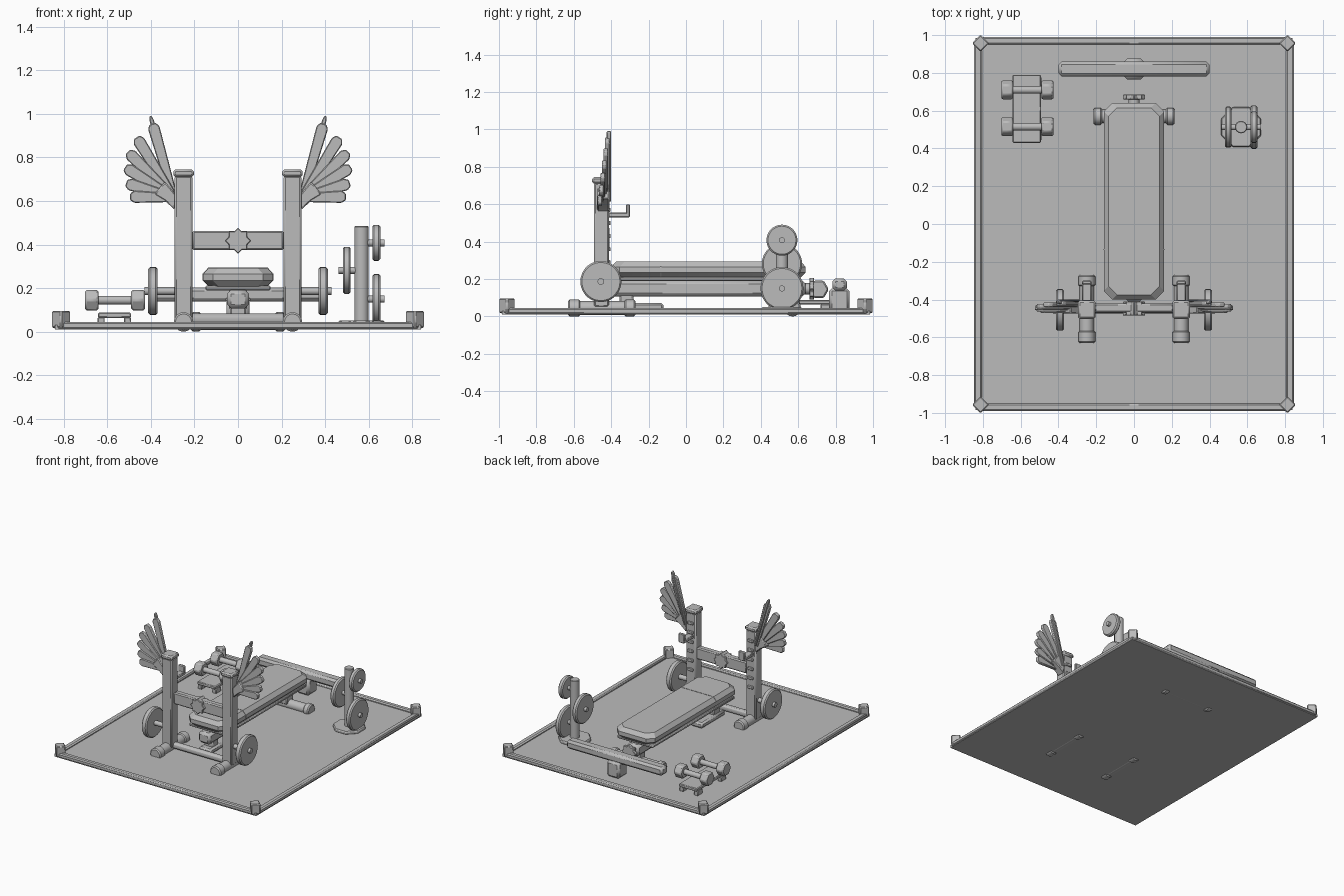
import bpy, bmesh, math
from mathutils import Matrix, Vector

if "Cube" in bpy.data.objects:
    bpy.data.objects.remove(bpy.data.objects["Cube"])

grey = bpy.data.materials.new("matte_grey")
grey.diffuse_color = (0.5, 0.5, 0.5, 1)
grey.use_nodes = True
grey.node_tree.nodes["Principled BSDF"].inputs["Base Color"].default_value = grey.diffuse_color


def finish(name, bm, bevel=0.0):
    bmesh.ops.recalc_face_normals(bm, faces=bm.faces)
    me = bpy.data.meshes.new(name)
    bm.to_mesh(me)
    bm.free()
    me.materials.append(grey)
    ob = bpy.data.objects.new(name, me)
    bpy.context.collection.objects.link(ob)
    if bevel:
        m = ob.modifiers.new("bevel", 'BEVEL')
        m.width, m.segments, m.limit_method = bevel, 1, 'ANGLE'
    bpy.ops.object.select_all(action='DESELECT')
    ob.select_set(True)
    bpy.context.view_layer.objects.active = ob
    bpy.ops.object.shade_smooth_by_angle(angle=math.radians(30))
    return ob


def box(name, x, y, z, bevel=0.006, turn=0):
    """Box from (min, max) ranges, optionally turned about its vertical axis."""
    bm = bmesh.new()
    c = Vector([(r[0] + r[1]) / 2 for r in (x, y, z)])
    s = [r[1] - r[0] for r in (x, y, z)]
    bmesh.ops.create_cube(bm, size=1, matrix=Matrix.Translation(c)
                          @ Matrix.Rotation(turn, 4, 'Z') @ Matrix.Diagonal((*s, 1)))
    return finish(name, bm, bevel)


def rod(name, a, b, r, sides=24, bevel=0.0, turn=0.0):
    """Cylinder from point a to point b."""
    a, b = Vector(a), Vector(b)
    bm = bmesh.new()
    rot = (b - a).to_track_quat('Z', 'Y').to_matrix().to_4x4()
    bmesh.ops.create_cone(bm, cap_ends=True, segments=sides, radius1=r, radius2=r,
                          depth=(b - a).length, matrix=Matrix.Translation((a + b) / 2)
                          @ rot @ Matrix.Rotation(turn, 4, 'Z'))
    return finish(name, bm, bevel)


def loft(name, rings, bevel=0.0):
    """Solid through a stack of matching outlines."""
    bm = bmesh.new()
    vs = [[bm.verts.new(p) for p in ring] for ring in rings]
    n = len(vs[0])
    for lo, hi in zip(vs, vs[1:]):
        for i in range(n):
            bm.faces.new((lo[i], lo[(i + 1) % n], hi[(i + 1) % n], hi[i]))
    bm.faces.new(vs[0])
    bm.faces.new(vs[-1])
    return finish(name, bm, bevel)


def xz_plate(name, pts, y0, y1, bevel=0.0):
    return loft(name, [[(x, y, z) for x, z in pts] for y in (y0, y1)], bevel)


def star(name, x, z, r, y0, y1):
    pts = []
    for i in range(16):
        q = r if i % 2 == 0 else r * 0.76
        pts.append((x + q * math.sin(i * math.pi / 8), z + q * math.cos(i * math.pi / 8)))
    xz_plate(name, pts, y0, y1, 0.003)


def octagon(hx, y0, y1, c, z):
    return [(-hx + c, y0, z), (hx - c, y0, z), (hx, y0 + c, z), (hx, y1 - c, z),
            (hx - c, y1, z), (-hx + c, y1, z), (-hx, y1 - c, z), (-hx, y0 + c, z)]


# Floor mat with edge rails and corner blocks
box("floor", (-.84, .84), (-.985, .985), (.01, .03), 0)
for s in (-1, 1):
    box("side_rail", (s * .826 - .021, s * .826 + .021), (-.97, .97), (.012, .045), .008)
    box("end_rail", (-.83, .83), (s * .97 - .02, s * .97 + .02), (.012, .045), .008)
    for t in (-1, 1):
        cx, cy, h = s * .812, t * .957, .0318
        box("corner_block", (cx - h, cx + h), (cy - h, cy + h), (.018, .096), .006, math.pi / 4)

# Rack
for s in (-1, 1):
    x = s * .25
    box("upright", (x - .041, x + .041), (-.493, -.413), (.05, .715), .008)
    box("upright_cap", (x - .047, x + .047), (-.502, -.405), (.71, .745), .01)
    rod("rack_foot", (x, -.62, .045), (x, -.28, .045), .038, 16)
    for y0, y1 in ((-.63, -.565), (-.33, -.27)):
        rod("rack_foot_cap", (x, y0, .045), (x, y1, .045), .045, 16, .008)
    for i in range(6):
        z = .29 + i * .07
        box("pin_slot", (x - .022, x + .022), (-.416, -.403), (z - .011, z + .011), .003)
    # Bar hook
    box("hook_arm", (x - .025, x + .025), (-.415, -.30), (.53, .555), .005)
    box("hook_lip", (x - .025, x + .025), (-.32, -.30), (.53, .6), .005)
    # Stored plate beside the upright
    rod("plate_pin", (s * .28, -.455, .187), (s * .43, -.455, .187), .018, 16)
    rod("rack_plate", (s * .37, -.455, .187), (s * .412, -.455, .187), .11, 28, .008)
box("upper_crossbar", (-.21, .21), (-.468, -.42), (.375, .463), .008)
star("crossbar_star", 0, .418, .06, -.485, -.41)
rod("lower_crossbar", (-.22, -.45, .06), (.22, -.45, .06), .024, 12)

# Feathered wings: fans of overlapping tapered slats
tips = [(.402, .99, .010), (.392, .955, .027), (.465, .892, .028), (.505, .825, .028),
        (.518, .755, .028), (.513, .682, .028), (.495, .62, .028)]
for s in (-1, 1):
    root = Vector((.295, .615))
    for i, (tx, tz, w) in enumerate(tips):
        tip = Vector((tx, tz))
        d = (tip - root).normalized()
        n = Vector((-d.y, d.x))
        k = tip - d * .02
        pts = [root + n * w * .7, k + n * w, tip + n * w * .55,
               tip - n * w * .55, k - n * w, root - n * w * .7]
        y = -.412 - .008 * i
        xz_plate("feather", [(s * p.x, p.y) for p in pts], y - .012, y + .012, .004)
    xz_plate("wing_mount", [(s * (.335 + a), .63 + b) for a, b in
                            ((0, -.03), (.05, 0), (0, .06), (-.05, 0), (-.045, -.07))],
             -.475, -.41, .006)

# Bench
loft("bench_pad", [octagon(h, -.40 + .16 - h, .64 - .16 + h, .045, z) for h, z in
                   ((.13, .205), (.16, .235), (.16, .265), (.135, .293))])
loft("pad_seam", [[(x, y, z) for x, z in ((-.131, .205), (-.162, .235), (-.162, .266),
                  (-.136, .295), (.136, .295), (.162, .266), (.162, .235), (.131, .205))]
                  for y in (-.138, -.132)])
box("pad_board", (-.15, .15), (-.37, .61), (.19, .212), .006)
box("bench_beam", (-.05, .05), (-.41, .64), (.107, .192), .018)
box("front_leg", (-.037, .037), (-.355, -.28), (.05, .12), .008)
box("front_foot", (-.05, .05), (-.40, -.12), (.03, .073), .012)
box("rear_leg", (-.037, .037), (.53, .61), (.05, .12), .008)
rod("rear_foot", (-.2, .57, .045), (.2, .57, .045), .036, 16)
for s in (-1, 1):
    rod("rear_foot_cap", (s * .17, .57, .045), (s * .215, .57, .045), .045, 16, .008)
rod("star_stub", (0, .62, .148), (0, .675, .148), .03, 16)
star("bench_star", 0, .148, .06, .66, .685)

# Balance beam behind the bench
box("beam_stand", (-.052, .052), (.765, .875), (.03, .15), .015)
box("balance_beam", (-.4, .4), (.782, .86), (.138, .203), .016)

# Dumbbells on a small stand
for y in (.515, .71):
    rod("dumbbell_handle", (-.66, y, .145), (-.47, y, .145), .02, 16)
    for x0, x1 in ((-.702, -.64), (-.49, -.427)):
        rod("dumbbell_head", (x0, y, .145), (x1, y, .145), .054, 6, .008, math.pi / 6 * 3)
box("dumbbell_shelf", (-.643, -.492), (.43, .79), (.064, .088), .005)
for x in (-.628, -.507):
    for y in (.47, .75):
        box("shelf_leg", (x - .016, x + .016), (y - .03, y + .03), (.028, .066), .004)

# Plate tree: base, post and three plates on pins
px, py = .567, .513
rod("tree_base", (px, py, .028), (px, py, .052), .115, 8, .006, math.pi / 8)
rod("tree_post", (px, py, .045), (px, py, .485), .033, 16, .004)
for s, z, r in ((1, .408, .083), (-1, .282, .108), (1, .15, .115)):
    rod("tree_pin", (px, py, z), (px + s * .105, py, z), .016, 16)
    c = px + s * .068
    rod("tree_plate", (c - .018, py, z), (c + .018, py, z), r, 28, .008)
